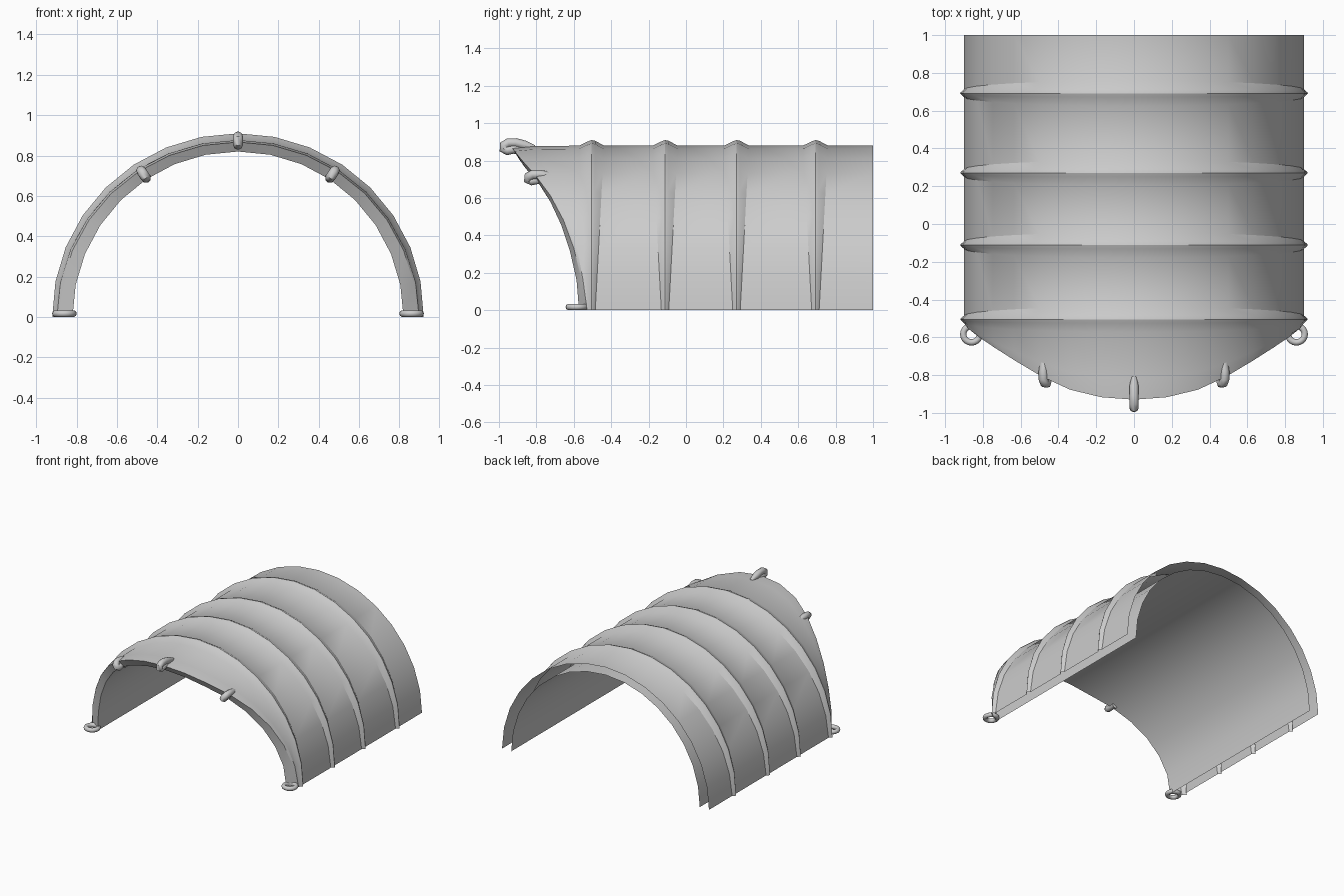
import bpy, bmesh
from math import sin, cos, pi, radians

if "Cube" in bpy.data.objects:
    bpy.data.objects.remove(bpy.data.objects["Cube"])

SEG = 16
RX, RZ, R_IN = 0.90, 0.88, 0.82
# front edge depth from the crown (0 deg) to the foot (90 deg)
OUT_EDGE = [-.93, -.917, -.877, -.805, -.725, -.655, -.60, -.56, -.53]
IN_EDGE = [-.90, -.89, -.857, -.79, -.725, -.667, -.62, -.585, -.572]
RIDGES = [-.505, -.112, .27, .692]


def smooth(ob, angle=30):
    bpy.ops.object.select_all(action='DESELECT')
    ob.select_set(True)
    bpy.context.view_layer.objects.active = ob
    bpy.ops.object.shade_smooth_by_angle(angle=radians(angle))


def column(i):
    """Points of one lengthwise strip: outer back -> front lip -> inner back."""
    t = (i / SEG - 0.5) * pi
    k = abs(i - SEG // 2)
    c = cos(t)
    w = 0.02 + 0.047 * c          # ridges narrow towards the feet
    h = 0.02 + 0.01 * c
    prof = [(1.0, 0.0)]
    for y in reversed(RIDGES):
        prof += [(y + w, 0), (y + w * .3, h * .85), (y, h),
                 (y - w * .3, h * .75), (y - w, 0)]
    e = OUT_EDGE[k]
    last = prof[-1][0]
    prof += [(e + (last - e) * .3, -.003), (e, -.013)]
    pts = [((RX + d) * sin(t), y, (RZ + d) * c) for y, d in prof]
    pts += [(R_IN * sin(t), y, R_IN * c) for y in (IN_EDGE[k], 1.0)]
    return pts


# Ribbed double-walled arch, open at the back and along the feet
bm = bmesh.new()
cols = [[bm.verts.new(p) for p in column(i)] for i in range(SEG + 1)]
for a, b in zip(cols, cols[1:]):
    for j in range(len(a) - 1):
        bm.faces.new((a[j], b[j], b[j + 1], a[j + 1]))
bmesh.ops.recalc_face_normals(bm, faces=bm.faces[:])
top = max(bm.faces, key=lambda f: f.calc_center_median().z)
if top.normal.z < 0:
    bmesh.ops.reverse_faces(bm, faces=bm.faces[:])
me = bpy.data.meshes.new("ribbed_arch")
bm.to_mesh(me)
bm.free()
arch = bpy.data.objects.new("ribbed_arch", me)
bpy.context.collection.objects.link(arch)
smooth(arch)


# Hook loops on the front edge, swept along a path of (y, radius)
HOOK = [(-.81, .868), (-.86, .882), (-.91, .895), (-.95, .895), (-.973, .882),
        (-.975, .862), (-.955, .853), (-.92, .862), (-.88, .85)]


def hook(name, deg, dy, dr):
    t = radians(deg)
    cu = bpy.data.curves.new(name, 'CURVE')
    cu.dimensions = '3D'
    cu.bevel_depth = 0.026
    cu.bevel_resolution = 2
    cu.use_fill_caps = True
    s = cu.splines.new('POLY')
    s.points.add(len(HOOK) - 1)
    for n, (p, (y, r)) in enumerate(zip(s.points, HOOK)):
        p.co = ((r + dr) * sin(t), y + dy, (r + dr) * cos(t), 1)
        p.radius = 0.55 if n == 0 else 0.95
    ob = bpy.data.objects.new(name, cu)
    bpy.context.collection.objects.link(ob)
    bpy.ops.object.select_all(action='DESELECT')
    ob.select_set(True)
    bpy.context.view_layer.objects.active = ob
    bpy.ops.object.convert(target='MESH')
    smooth(bpy.context.object, 50)


hook("top_hook", 0, 0, 0)
for side, label in ((-1, "left"), (1, "right")):
    hook(label + "_hook", side * 33.5, .13, -.025)
    # Flat ring at the foot
    bpy.ops.mesh.primitive_torus_add(
        major_radius=.044, minor_radius=.017, major_segments=20,
        minor_segments=10, location=(side * .86, -.583, .017))
    bpy.context.object.name = label + "_foot_ring"
    smooth(bpy.context.object, 60)
